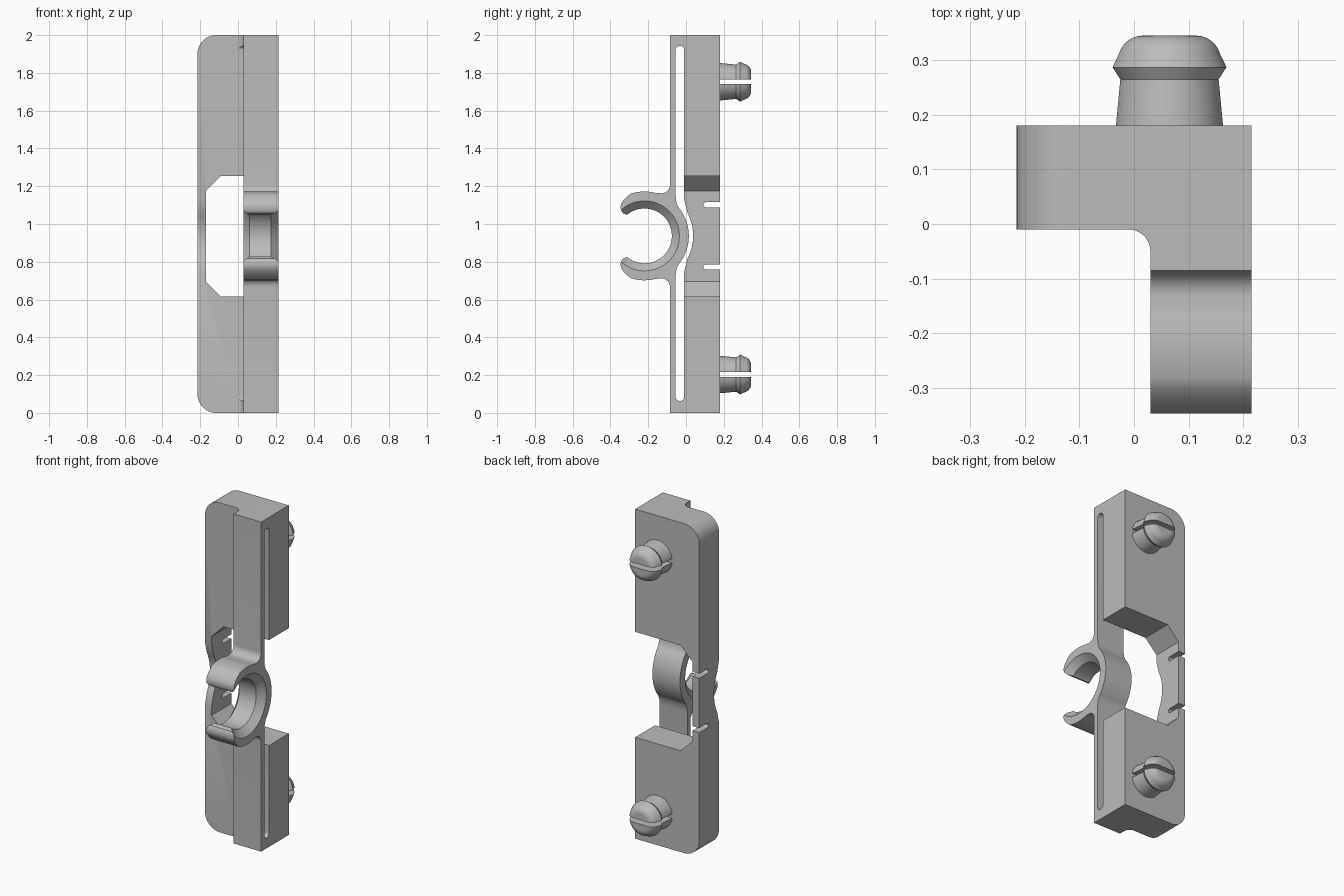
import bpy, bmesh
from math import cos, sin, radians, pi
from mathutils import Vector

if "Cube" in bpy.data.objects:
    bpy.data.objects.remove(bpy.data.objects["Cube"])

grey = bpy.data.materials.new("plain grey")
grey.use_nodes = True
grey.diffuse_color = (0.5, 0.5, 0.5, 1)
grey.node_tree.nodes["Principled BSDF"].inputs["Base Color"].default_value = (0.5, 0.5, 0.5, 1)

MID = 0.937        # height of the clip ring
RING_Y = -0.22     # depth of the clip ring
LEFT, RIGHT = -0.215, 0.215


def finish(name, bm):
    bmesh.ops.recalc_face_normals(bm, faces=bm.faces)
    mesh = bpy.data.meshes.new(name)
    bm.to_mesh(mesh)
    bm.free()
    mesh.materials.append(grey)
    obj = bpy.data.objects.new(name, mesh)
    bpy.context.collection.objects.link(obj)
    return obj


def prism(name, points, axis, lo, hi):
    """Extrude a 2D outline along an axis (0, 1 or 2)."""
    bm = bmesh.new()
    verts = []
    for a, b in points:
        co = [a, b]
        co.insert(axis, lo)
        verts.append(bm.verts.new(co))
    face = bm.faces.new(verts)
    moved = bmesh.ops.extrude_face_region(bm, geom=[face])["geom"]
    offset = Vector((0, 0, 0))
    offset[axis] = hi - lo
    bmesh.ops.translate(bm, vec=offset, verts=[g for g in moved if isinstance(g, bmesh.types.BMVert)])
    return finish(name, bm)


def lathe(name, profile, axis, centre, steps=64):
    """Turn (radius, position) points around an axis through centre."""
    bm = bmesh.new()
    rings = []
    for r, t in profile:
        ring = []
        for i in range(steps):
            a = 2 * pi * i / steps
            co = [centre[0] + r * cos(a), centre[1] + r * sin(a)]
            co.insert(axis, t)
            ring.append(bm.verts.new(co))
        rings.append(ring)
    for low, high in zip(rings, rings[1:]):
        for i in range(steps):
            j = (i + 1) % steps
            bm.faces.new((low[i], low[j], high[j], high[i]))
    bm.faces.new(rings[0])
    bm.faces.new(rings[-1])
    return finish(name, bm)


def arc(cx, cy, r, start, end, n=12):
    angles = [radians(start + (end - start) * i / n) for i in range(n + 1)]
    return [(cx + r * cos(a), cy + r * sin(a)) for a in angles]


def rect(a0, a1, b0, b1):
    return [(a0, b0), (a1, b0), (a1, b1), (a0, b1)]


def combine(target, tool, operation):
    mod = target.modifiers.new("combine", "BOOLEAN")
    mod.operation = operation
    mod.solver = "EXACT"
    mod.object = tool
    bpy.context.view_layer.objects.active = target
    bpy.ops.object.modifier_apply(modifier=mod.name)
    bpy.data.objects.remove(tool)


def smooth(obj):
    bpy.ops.object.select_all(action="DESELECT")
    obj.select_set(True)
    bpy.context.view_layer.objects.active = obj
    bpy.ops.object.shade_smooth_by_angle(angle=radians(25))


# Back plate: rounded on one side, with a window open to the other side
outline = [(RIGHT, 0)] + arc(LEFT + 0.1, 0.1, 0.1, 270, 180) + arc(LEFT + 0.1, 1.9, 0.1, 180, 90)
outline += [(RIGHT, 2), (RIGHT, 1.255), (-0.09, 1.255), (-0.17, 1.175),
            (-0.17, 0.695), (-0.09, 0.615), (RIGHT, 0.615)]
body = prism("clip_body", outline, 1, -0.01, 0.18)

# Curved relief and two slits in the thin side strip
relief = [(-0.03, MID - 0.2), (-0.012, MID - 0.2)]
relief += arc(RING_Y, MID, 0.258, -28, 28) + [(-0.012, MID + 0.2), (-0.03, MID + 0.2)]
combine(body, prism("relief_cutter", relief, 0, -0.3, 0), "DIFFERENCE")
for side in (-1, 1):
    slit = [(0.2, MID + side * 0.165 + 0.0135)]
    slit += arc(0.105, MID + side * 0.165, 0.0135, 90, 270) + [(0.2, MID + side * 0.165 - 0.0135)]
    combine(body, prism("slit_cutter", slit, 0, -0.3, 0), "DIFFERENCE")

# Filleted end webs joining the plate to the spring blade
web = [(RIGHT, 0), (RIGHT, -0.07), (0.03, -0.07)] + arc(-0.01, -0.05, 0.04, 0, 90) + [(-0.01, 0)]
slot = arc(-0.0325, 1.92, 0.0225, 0, 180) + arc(-0.0325, 0.085, 0.0225, 180, 360)
for low, high in ((0, 0.085), (1.92, 2)):
    end = prism("end_web", web, 2, low, high)
    combine(end, prism("slot_cutter", slot, 0, -0.3, 0.3), "DIFFERENCE")
    combine(body, end, "UNION")


# Spring blade and open ring in one outline, mirrored about the ring centre
def half(reach):
    pts = arc(RING_Y, 0, 0.235, 3, 40, 14)
    pts += [(-0.05, 0.174), (-0.055, 0.21), (-0.055, reach), (-0.085, reach)]
    pts += arc(-0.13, 0.27, 0.045, 0, -90, 10)
    pts += arc(RING_Y, 0, 0.235, 76, 108, 12)
    pts += [(-0.311, 0.209), (-0.33, 0.19), (-0.343, 0.17), (-0.347, 0.153),
            (-0.344, 0.135), (-0.334, 0.12), (-0.318, 0.114)]
    return pts


blade = [(y, MID + z) for y, z in half(2 - MID)] + [(RING_Y, MID)]
blade += [(y, MID - z) for y, z in reversed(half(MID))]
combine(body, prism("spring_blade", blade, 0, 0.03, RIGHT), "UNION")

# Ring bore, chamfered at both ends
bore = [(0.185, 0.02), (0.185, 0.03), (0.145, 0.06), (0.145, 0.175), (0.185, RIGHT), (0.185, 0.23)]
combine(body, lathe("bore_cutter", bore, 0, (RING_Y, MID), 96), "DIFFERENCE")
smooth(body)

# Split snap pegs on the back
peg_profile = [(0.1, 0.17), (0.099, 0.18), (0.091, 0.265), (0.105, 0.287), (0.103, 0.292)]
peg_profile += [(r, y) for r, y in arc(0.05, 0.3, 0.045, 15, 90, 10)]
for name, z in (("lower_peg", 0.203), ("upper_peg", 1.753)):
    peg = lathe(name, peg_profile, 1, (0.065, z))
    gap = prism("gap_cutter", rect(0.16, 0.4, z - 0.0125, z + 0.0125), 0, -0.2, 0.3)
    combine(peg, gap, "DIFFERENCE")
    smooth(peg)
